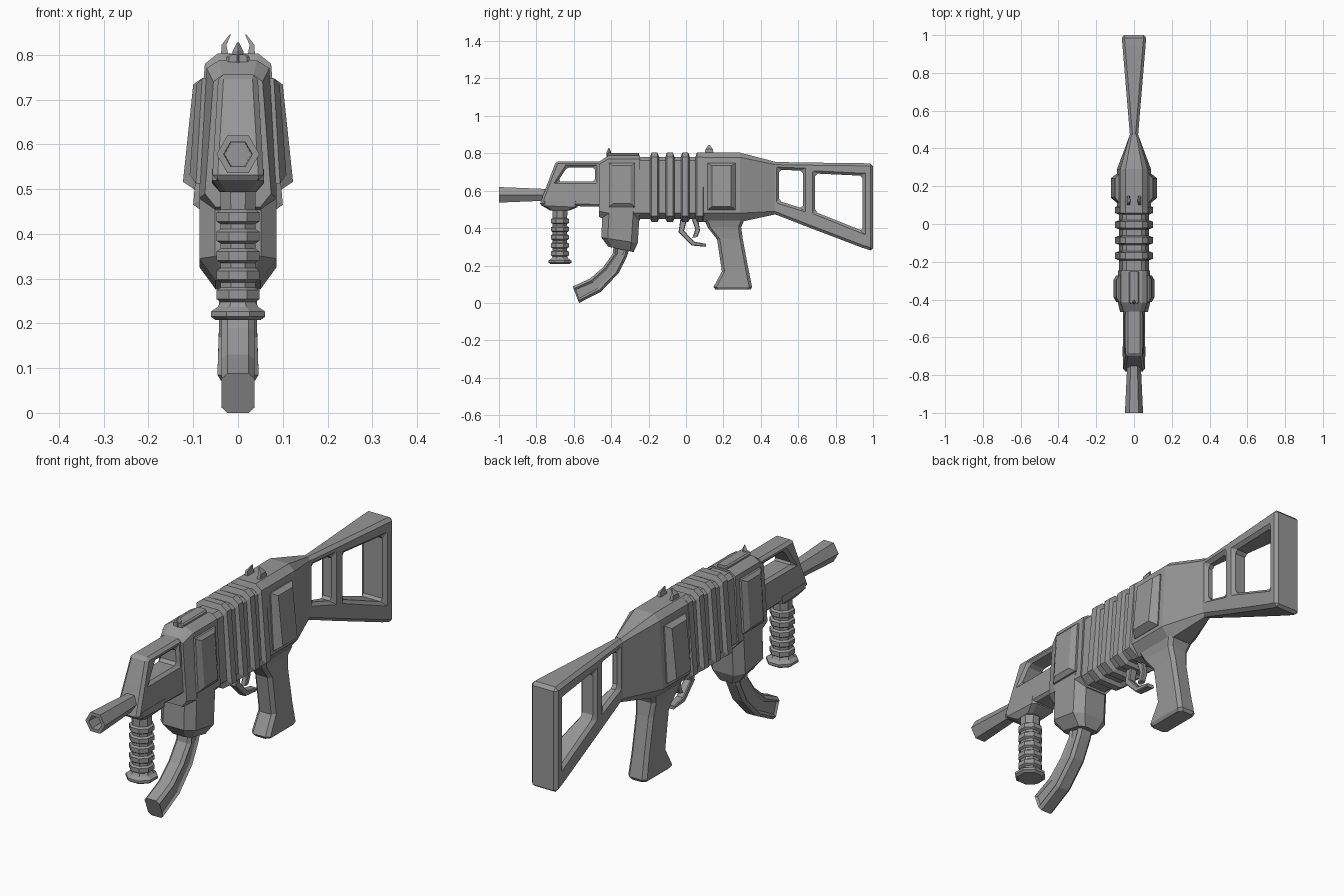
import bpy, bmesh, math
from mathutils import Vector

if "Cube" in bpy.data.objects:
    bpy.data.objects.remove(bpy.data.objects["Cube"])

grey = bpy.data.materials.new("gunmetal grey")
grey.use_nodes = True
colour = (0.31, 0.31, 0.31, 1)
grey.diffuse_color = colour
grey.node_tree.nodes["Principled BSDF"].inputs["Base Color"].default_value = colour


def finish(name, bm, bevel=0):
    bmesh.ops.recalc_face_normals(bm, faces=bm.faces)
    mesh = bpy.data.meshes.new(name)
    bm.to_mesh(mesh)
    bm.free()
    mesh.materials.append(grey)
    obj = bpy.data.objects.new(name, mesh)
    bpy.context.collection.objects.link(obj)
    if bevel:
        mod = obj.modifiers.new("edge chamfer", 'BEVEL')
        mod.width = bevel
        mod.segments = 1
        mod.limit_method = 'ANGLE'
        mod.angle_limit = math.radians(35)
    return obj


def loft(name, rings, groove=0):
    """Skin a list of equal-length point rings and cap both ends."""
    bm = bmesh.new()
    rows = [[bm.verts.new(p) for p in ring] for ring in rings]
    for a, b in zip(rows, rows[1:]):
        for i in range(len(a)):
            j = (i + 1) % len(a)
            bm.faces.new((a[i], a[j], b[j], b[i]))
    bm.faces.new(rows[0])
    bm.faces.new(rows[-1])
    bmesh.ops.recalc_face_normals(bm, faces=bm.faces)
    if groove:
        for s in (1, -1):
            sides = [f for f in bm.faces if f.normal.x * s > 0.95]
            bmesh.ops.inset_region(bm, faces=sides, thickness=groove)
            for v in {v for f in sides for v in f.verts}:
                v.co.x -= s * 0.008
    return finish(name, bm)


def slab(p, q, w, c):
    """Chamfered rectangle spanning side points p and q, half width w."""
    p, q = Vector((0, *p)), Vector((0, *q))
    d = (q - p).normalized() * c
    half = [(p, w - c), (p + d, w), (q - d, w), (q, w - c)]
    right = [(x, v.y, v.z) for v, x in half]
    return right + [(-x, y, z) for x, y, z in reversed(right)]


def section(y, pts):
    """Symmetric body section from (half width, height) points."""
    return [(x, y, z) for x, z in pts] + [(-x, y, z) for x, z in reversed(pts)]


def grid_frame(name, cols, holes, width, bevel):
    """Thick plate on a side-view grid, with some cells left open."""
    bm = bmesh.new()
    skins = [[[bm.verts.new((s * width(y, z), y, z)) for y, z in col] for col in cols]
             for s in (1, -1)]
    cells = [(i, j) for i in range(len(cols) - 1) for j in range(3) if (i, j) not in holes]
    edges = {}
    for i, j in cells:
        loop = [(i, j), (i + 1, j), (i + 1, j + 1), (i, j + 1)]
        for skin in skins:
            bm.faces.new([skin[a][b] for a, b in loop])
        for k in range(4):
            e = (loop[k], loop[(k + 1) % 4])
            edges.setdefault(frozenset(e), []).append(e)
    for uses in edges.values():
        if len(uses) == 1:
            (a, b), (c, d) = uses[0]
            bm.faces.new((skins[0][a][b], skins[0][c][d], skins[1][c][d], skins[1][a][b]))
    return finish(name, bm, bevel)


def polygon(r, n, turn, at):
    return [at(r * math.cos(math.tau * i / n + turn), r * math.sin(math.tau * i / n + turn))
            for i in range(n)]


# Hollow hexagonal barrel
loft("barrel", [polygon(r, 6, 0, lambda u, v, y=y: (u, y, 0.578 + v))
                for y, r in [(-0.9, 0.03), (-1, 0.032), (-1, 0.048), (-0.7, 0.034)]])

# Front shroud with a window
front = [(-0.695, 0.757), (-0.707, 0.725), (-0.736, 0.65), (-0.785, 0.52)]
window_front = [(-0.625, 0.757), (-0.636, 0.725), (-0.685, 0.65), (-0.70, 0.52)]
backs = [[(y, z) for z in (0.757, 0.725, 0.65, 0.515)] for y in (-0.487, -0.4)]
grid_frame("front_shroud", [front, window_front] + backs, {(1, 1)},
           lambda y, z: 0.058 - 0.06 * (z - 0.52), 0.012)

# Front body
front_full = [(0.042, 0.788), (0.07, 0.77), (0.086, 0.48), (0.05, 0.44)]
front_small = [(0.035, 0.755), (0.055, 0.74), (0.074, 0.49), (0.05, 0.46)]
loft("front_body", [section(-0.465, front_small), section(-0.415, front_full),
                    section(-0.245, front_full)])

# Ribbed middle
core = [(0.04, 0.78), (0.062, 0.762), (0.08, 0.48), (0.045, 0.45)]
loft("middle_core", [section(y, core) for y in (-0.26, 0.1)])
rib = [(0.045, 0.803), (0.074, 0.78), (0.1, 0.465), (0.055, 0.433)]
for y in (-0.168, -0.086, -0.004, 0.074):
    loft("middle_rib", [section(y - 0.024, core), section(y - 0.016, rib),
                        section(y + 0.016, rib), section(y + 0.024, core)])

# Rear body tapering to the stock
rear_full = [(0.045, 0.803), (0.073, 0.778), (0.09, 0.48), (0.05, 0.433)]
rear_small = [(0.012, 0.755), (0.021, 0.74), (0.021, 0.49), (0.012, 0.473)]
loft("rear_body", [section(0.085, rear_full), section(0.29, rear_full),
                   section(0.475, rear_small)])

# Shoulder stock with two windows
heights = [(0.45, 0.755, 0.715, 0.56, 0.482), (0.497, 0.753, 0.712, 0.545, 0.466),
           (0.625, 0.751, 0.707, 0.505, 0.416), (0.69, 0.75, 0.692, 0.487, 0.391),
           (0.945, 0.747, 0.68, 0.385, 0.294), (1, 0.745, 0.68, 0.37, 0.277)]
grid_frame("stock", [[(y, z) for z in zs] for y, *zs in heights], {(1, 1), (3, 1)},
           lambda y, z: 0.02 + 0.083 * (y - 0.45), 0.014)


# Raised side panels
def side_panel(s, y0, y1, z0, z1, low, high):
    def ring(inset, x_low, x_high):
        a, b, c, d = y0 + inset, y1 - inset, z0 + inset * 0.8, z1 - inset * 0.6
        return [(s * x_low, a, c), (s * x_low, b, c), (s * x_high, b, d), (s * x_high, a, d)]
    loft("side_panel", [ring(0, 0.07, 0.06), ring(0, 0.094, 0.08), ring(0.024, low, high)])


for s in (1, -1):
    side_panel(s, 0.115, 0.265, 0.497, 0.748, 0.123, 0.1)
    side_panel(s, -0.413, -0.272, 0.513, 0.748, 0.108, 0.093)

# Magazine well and curved magazine
loft("magazine_well", [slab((-0.445, 0.52), (-0.245, 0.52), 0.086, 0.035),
                       slab((-0.453, 0.35), (-0.258, 0.32), 0.086, 0.035),
                       slab((-0.415, 0.3), (-0.28, 0.272), 0.05, 0.02)])
loft("magazine", [slab(p, q, 0.037, 0.013) for p, q in [
    ((-0.385, 0.32), (-0.295, 0.32)), ((-0.392, 0.262), (-0.315, 0.25)),
    ((-0.444, 0.19), (-0.36, 0.16)), ((-0.513, 0.13), (-0.455, 0.06)),
    ((-0.606, 0.088), (-0.572, 0))]], groove=0.012)

# Pistol grip
loft("pistol_grip", [slab(p, q, w, 0.015) for p, q, w in [
    ((0.1, 0.44), (0.31, 0.44), 0.06), ((0.115, 0.405), (0.295, 0.405), 0.05),
    ((0.166, 0.34), (0.303, 0.345), 0.043), ((0.192, 0.168), (0.334, 0.18), 0.043),
    ((0.147, 0.085), (0.353, 0.085), 0.046), ((0.157, 0.072), (0.345, 0.072), 0.038)]])

# Trigger guard and trigger
loft("trigger_guard", [slab(p, q, 0.018, 0.004) for p, q in [
    ((-0.03, 0.45), (0.005, 0.45)), ((-0.04, 0.377), (-0.01, 0.385)),
    ((0.03, 0.307), (0.043, 0.328)), ((0.107, 0.3), (0.107, 0.316))]])
loft("trigger", [slab(p, q, 0.012, 0.004) for p, q in [
    ((0.03, 0.45), (0.065, 0.45)), ((0.05, 0.395), (0.075, 0.385)),
    ((0.035, 0.348), (0.06, 0.352))]])

# Foregrip mount and ringed foregrip
loft("foregrip_mount", [slab(p, q, w, 0.015) for p, q, w in [
    ((-0.77, 0.545), (-0.575, 0.545), 0.058), ((-0.77, 0.52), (-0.58, 0.512), 0.058),
    ((-0.725, 0.493), (-0.625, 0.493), 0.04)]])
profile = [(0.04, 0.52)]
for i in range(5):
    z = 0.438 - i * 0.0435
    profile += [(0.039, z + 0.016), (0.048, z + 0.01), (0.048, z - 0.01), (0.039, z - 0.016)]
profile += [(0.045, 0.237), (0.061, 0.226), (0.061, 0.215), (0.05, 0.207)]
loft("foregrip", [polygon(r * 1.08, 8, math.pi / 8, lambda u, v, z=z: (u, v - 0.674, z))
                  for r, z in profile])

# Top rail and sights
loft("top_rail", [slab((-0.422, z), (-0.25, z), w, 0.006)
                  for z, w in [(0.77, 0.026), (0.795, 0.026), (0.801, 0.02)]])
loft("front_sight", [polygon(r, 4, 0, lambda u, v, z=z: (u, v - 0.412, z))
                     for r, z in [(0.013, 0.78), (0.012, 0.808), (0.002, 0.828)]])
horn = [(0.02, 0.038, 0.097, 0.15, 0.79), (0.026, 0.037, 0.105, 0.143, 0.822),
        (0.016, 0.019, 0.121, 0.127, 0.845)]
for s in (1, -1):
    loft("rear_sight_horn", [[(s * a, y0, z), (s * b, y0, z), (s * b, y1, z), (s * a, y1, z)]
                             for a, b, y0, y1, z in horn])
